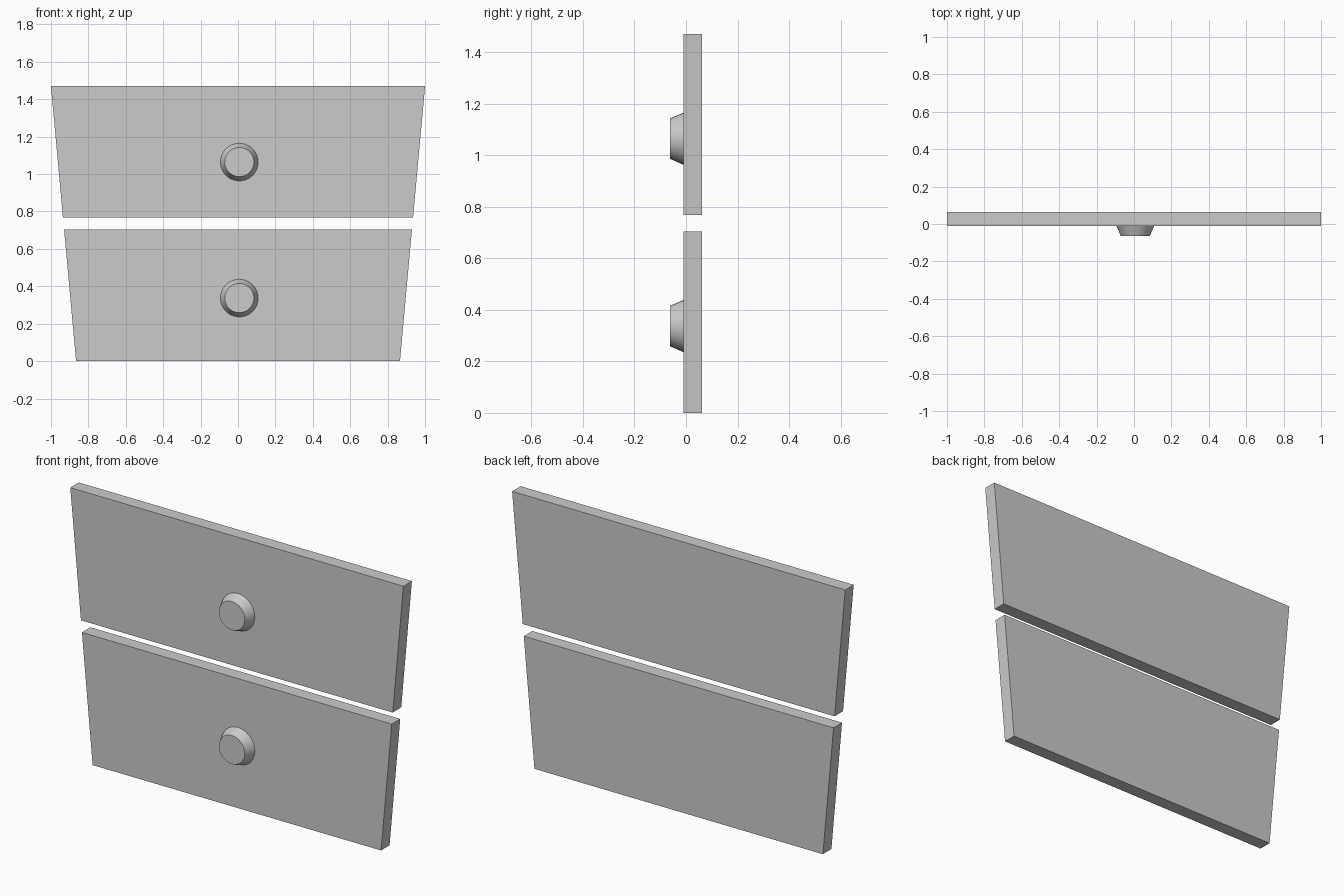
import bpy, bmesh, math
from mathutils import Matrix

if "Cube" in bpy.data.objects:
    bpy.data.objects.remove(bpy.data.objects["Cube"])

Y_FRONT, Y_BACK, Y_KNOB = -0.01, 0.063, -0.063


def add_object(name, bm):
    bmesh.ops.recalc_face_normals(bm, faces=bm.faces)
    mesh = bpy.data.meshes.new(name)
    bm.to_mesh(mesh)
    bm.free()
    obj = bpy.data.objects.new(name, mesh)
    bpy.context.collection.objects.link(obj)
    return obj


def drawer_front(name, z0, z1, half0, half1):
    # Tapered board: trapezoid profile extruded in depth
    bm = bmesh.new()
    profile = [(-half0, z0), (half0, z0), (half1, z1), (-half1, z1)]
    face = bm.faces.new([bm.verts.new((x, Y_FRONT, z)) for x, z in profile])
    ext = bmesh.ops.extrude_face_region(bm, geom=[face], use_keep_orig=True)
    moved = [v for v in ext["geom"] if isinstance(v, bmesh.types.BMVert)]
    bmesh.ops.translate(bm, verts=moved, vec=(0, Y_BACK - Y_FRONT, 0))
    return add_object(name, bm)


def knob(name, z):
    # Round knob narrowing towards the front
    bm = bmesh.new()
    place = Matrix.Translation((0.007, (Y_FRONT + Y_KNOB) / 2, z)) @ Matrix.Rotation(math.pi / 2, 4, 'X')
    bmesh.ops.create_cone(bm, cap_ends=True, segments=32, radius1=0.101,
                          radius2=0.078, depth=Y_FRONT - Y_KNOB, matrix=place)
    obj = add_object(name, bm)
    bpy.ops.object.select_all(action='DESELECT')
    obj.select_set(True)
    bpy.context.view_layer.objects.active = obj
    bpy.ops.object.shade_smooth_by_angle(angle=math.radians(30))
    return obj


# name, bottom z, top z, bottom half width, top half width, knob height
for name, z0, z1, half0, half1, kz in [
    ("lower", 0.0, 0.703, 0.866, 0.93, 0.337),
    ("upper", 0.767, 1.47, 0.936, 1.0, 1.064),
]:
    drawer_front(name + "_drawer_front", z0, z1, half0, half1)
    knob(name + "_knob", kz)
